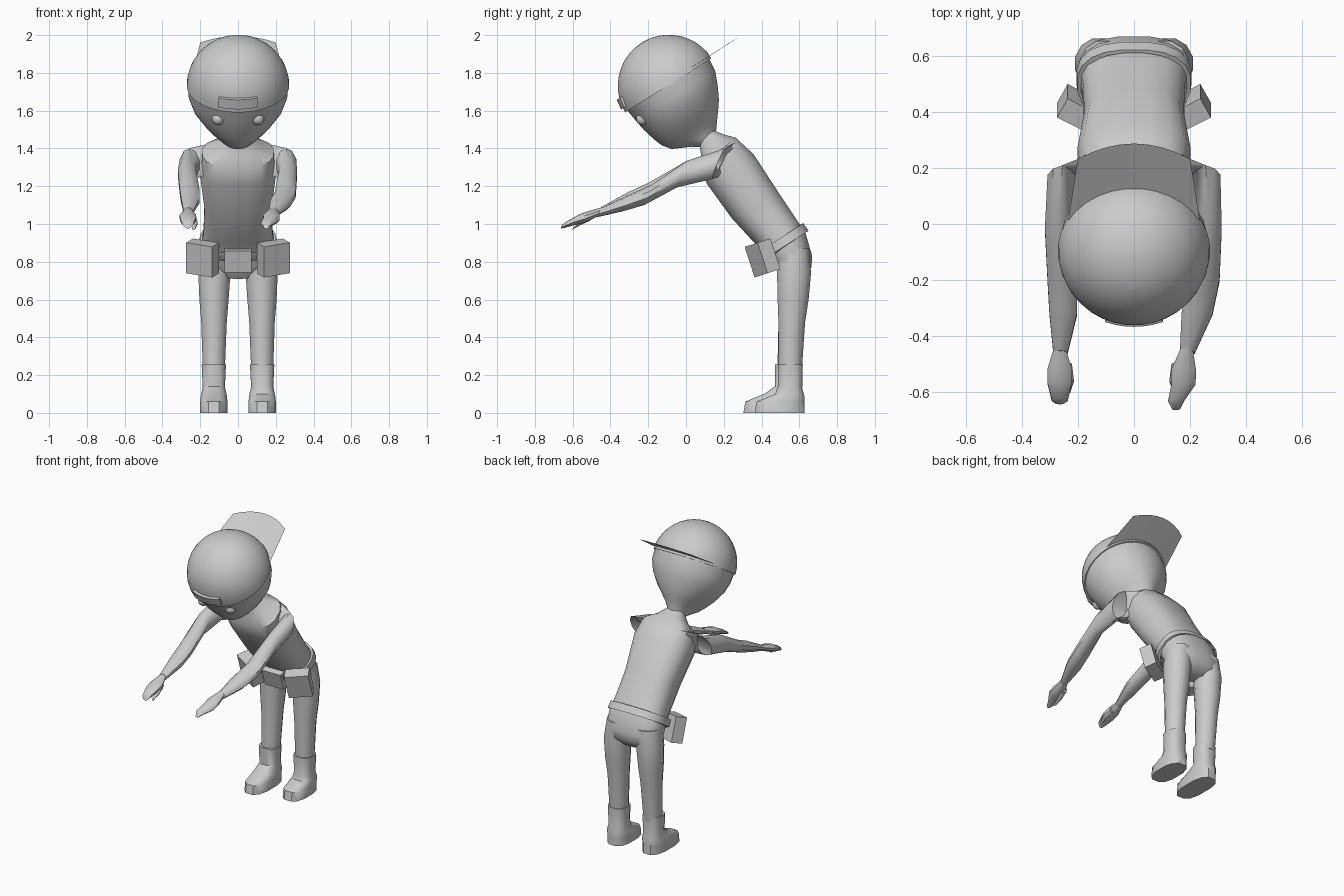
import bpy, bmesh, math
from mathutils import Vector, Matrix

if "Cube" in bpy.data.objects:
    bpy.data.objects.remove(bpy.data.objects["Cube"])


def finish(name, bm, angle=40):
    bmesh.ops.recalc_face_normals(bm, faces=bm.faces)
    me = bpy.data.meshes.new(name)
    bm.to_mesh(me)
    bm.free()
    ob = bpy.data.objects.new(name, me)
    bpy.context.collection.objects.link(ob)
    bpy.ops.object.select_all(action='DESELECT')
    ob.select_set(True)
    bpy.context.view_layer.objects.active = ob
    bpy.ops.object.shade_smooth_by_angle(angle=math.radians(angle))
    return ob


def loft(name, rings, n=12, power=2.0, caps=True, angle=40):
    """Skin rings given as (centre, half-axis a, half-axis b)."""
    bm = bmesh.new()
    loops = []
    for c, a, b in rings:
        loop = []
        for i in range(n):
            t = 2 * math.pi * (i + 0.5) / n
            ct, st = math.cos(t), math.sin(t)
            s = math.copysign(abs(ct) ** (2 / power), ct)
            q = math.copysign(abs(st) ** (2 / power), st)
            loop.append(bm.verts.new(Vector(c) + s * Vector(a) + q * Vector(b)))
        loops.append(loop)
    for l0, l1 in zip(loops, loops[1:]):
        for i in range(n):
            j = (i + 1) % n
            bm.faces.new((l0[i], l0[j], l1[j], l1[i]))
    if caps:
        bm.faces.new(loops[0])
        bm.faces.new(loops[-1])
    return finish(name, bm, angle)


def section(front, back, w, x=0.0):
    """Ring spanning a front and a back (y, z) point, half width w."""
    f, b = Vector((x, *front)), Vector((x, *back))
    return (f + b) / 2, Vector((w, 0, 0)), (b - f) / 2


# Head frame, tilted forward: x sideways, f toward the face, u toward the crown
HEAD = Vector((0, -0.09, 1.73))
UP, FWD = Vector((0, -0.53, 0.848)), Vector((0, -0.848, -0.53))


def head_pt(x, f, u):
    return HEAD + Vector((x, 0, 0)) + FWD * f + UP * u


def head_ring(u, front, back, w):
    return head_pt(0, (front + back) / 2, u), Vector((w, 0, 0)), FWD * (front - back) / 2


# Head and cap
loft("head", [head_ring(*r) for r in [
    (-0.37, 0.02, -0.07, 0.05), (-0.335, 0.07, -0.085, 0.06), (-0.29, 0.165, -0.12, 0.095),
    (-0.245, 0.2, -0.155, 0.14), (-0.2, 0.217, -0.188, 0.185), (-0.127, 0.237, -0.225, 0.238),
    (-0.06, 0.248, -0.252, 0.262), (0.03, 0.26, -0.26, 0.266)]], n=28)
R = 0.272
dome = [(0.005, 0.25, -0.255, 0.262), (0.005, R, -0.268, R)]
for k in range(1, 11):
    t = math.radians(k * 8.9)
    r = R * math.cos(t)
    dome.append((R * math.sin(t), r, -r, r))
loft("cap_dome", [head_ring(*r) for r in dome], n=32)

# Cap brim, pointing backward as a thin sheet
bm = bmesh.new()
rows = []
for k in range(9):
    s = -1 + k / 4
    inner = head_pt(0.235 * s, -0.135 - 0.12 * (1 - s * s), 0.02)
    outer = head_pt(0.2 * s, -0.395 - 0.065 * (1 - s * s), 0.025)
    rows.append((bm.verts.new(inner), bm.verts.new(outer)))
for p, q in zip(rows, rows[1:]):
    bm.faces.new((p[0], q[0], q[1], p[1]))
finish("cap_brim", bm)

# Raised strap patch above the forehead
bm = bmesh.new()
grid = []
for k in range(9):
    a = math.radians(-22 + 5.5 * k)
    col = []
    for rr, u in ((0.255, 0.03), (0.28, 0.03), (0.273, 0.085), (0.245, 0.085)):
        col.append(bm.verts.new(head_pt(rr * math.sin(a), rr * math.cos(a), u)))
    grid.append(col)
for p, q in zip(grid, grid[1:]):
    for i in range(4):
        j = (i + 1) % 4
        bm.faces.new((p[i], q[i], q[j], p[j]))
bm.faces.new(grid[0])
bm.faces.new(grid[-1])
finish("cap_strap", bm)

# Eyes
for side in (-1, 1):
    bm = bmesh.new()
    bmesh.ops.create_uvsphere(bm, u_segments=16, v_segments=10, radius=0.034,
                              matrix=Matrix.Translation((side * 0.105, -0.23, 1.557)))
    finish("eye", bm)

# Torso leaning forward, from crotch to neck
loft("torso", [section(*r) for r in [
    ((0.52, 0.71), (0.62, 0.72), 0.08), ((0.475, 0.76), (0.665, 0.77), 0.185),
    ((0.455, 0.8), (0.67, 0.83), 0.2), ((0.41, 0.86), (0.635, 0.95), 0.195),
    ((0.36, 0.9), (0.59, 1.02), 0.185), ((0.24, 1.03), (0.49, 1.17), 0.18),
    ((0.11, 1.21), (0.36, 1.37), 0.205), ((0.07, 1.3), (0.265, 1.458), 0.19),
    ((0.08, 1.36), (0.2, 1.475), 0.11), ((0.07, 1.42), (0.14, 1.5), 0.06)]],
    n=16, power=2.6)

# Legs and boots; the left one stands slightly further forward
for side, toe, heel in ((-1, 0.3, 0.615), (1, 0.36, 0.63)):
    d = (heel - 0.63)
    x = side * 0.128
    loft("leg", [((side * cx, cy, z), (rx, 0, 0), (0, ry, 0)) for cx, cy, z, rx, ry in [
        (0.11, 0.565, 0.87, 0.085, 0.09), (0.125, 0.572, 0.74, 0.088, 0.093),
        (0.127, 0.567, 0.6, 0.08, 0.085), (0.127, 0.56, 0.48, 0.07, 0.073),
        (0.128, 0.552 + d / 2, 0.22, 0.06, 0.063)]])
    loft("boot", [section((f, zf), (b, zb), w, x) for f, zf, b, zb, w in [
        (0.485 + d, 0.255, 0.62 + d, 0.255, 0.066), (0.485 + d, 0.14, 0.617 + d, 0.13, 0.06),
        (toe + 0.11, 0.1, heel - 0.002, 0.09, 0.07), (toe + 0.01, 0.06, heel, 0.06, 0.074),
        (toe, 0.0, heel + 0.002, 0.0, 0.074)]], power=2.7)

# Arms reaching forward: (x, y, z, half width, half height) along each arm
ARMS = {
    -1: [(0.27, -0.02, 1.265, 0.05, 0.075), (0.255, -0.22, 1.165, 0.055, 0.055),
         (0.252, -0.32, 1.125, 0.052, 0.048), (0.262, -0.46, 1.065, 0.027, 0.025)],
    1: [(0.265, -0.02, 1.265, 0.05, 0.075), (0.25, -0.2, 1.155, 0.058, 0.058),
        (0.225, -0.32, 1.11, 0.058, 0.046), (0.19, -0.46, 1.06, 0.028, 0.025)]}
HANDS = {-1: (0.265, 0.265), 1: (0.177, 0.15)}
for side, mid in ARMS.items():
    hx, tx = HANDS[side]
    rings = [((side * 0.13, 0.23, 1.345), (side * 0.02, -0.06, 0), (0, 0.03, 0.085)),
             ((side * 0.255, 0.175, 1.32), (side * 0.056, -0.01, 0), (0, 0.035, 0.082))]
    rings += [((side * x, y, z), (side * w, 0, 0), (0, 0.35 * h, 0.94 * h)) for x, y, z, w, h in mid]
    loft("arm", rings, n=10)
    loft("hand", [((side * x, y, z), (side * w, 0, 0), (0, 0.3 * h, h)) for x, y, z, w, h in [
        (hx + (0.01 if side > 0 else 0), -0.45, 1.067, 0.024, 0.022), (hx, -0.52, 1.04, 0.046, 0.03),
        (hx, -0.57, 1.025, 0.045, 0.028), (tx, -0.63, 1.0, 0.03, 0.018),
        (tx, -0.66 if side > 0 else -0.64, 0.985, 0.015, 0.01)]], n=10)
    loft("thumb", [((side * (hx - 0.025), -0.5, 1.035), (0.02, 0, 0), (0, 0.006, 0.018)),
                   ((side * (hx - 0.037), -0.56, 1.005), (0.015, 0, 0), (0, 0.006, 0.015)),
                   ((side * (hx - 0.03), -0.6, 0.975), (0.008, 0, 0), (0, 0.005, 0.008))], n=8)

# Tilted belt band around the hips
loft("belt", [section((0.41, 0.8), (0.645, 0.965), 0.19), section((0.4, 0.805), (0.65, 0.965), 0.207),
              section((0.375, 0.845), (0.622, 1.005), 0.203), section((0.385, 0.845), (0.61, 1.0), 0.18)],
     n=20, power=2.5, caps=False)


def box(name, centre, size, pitch, yaw):
    bm = bmesh.new()
    m = (Matrix.Translation(centre) @ Matrix.Rotation(math.radians(pitch), 4, 'X')
         @ Matrix.Rotation(math.radians(yaw), 4, 'Z') @ Matrix.Diagonal((*size, 1)))
    bmesh.ops.create_cube(bm, size=1, matrix=m)
    return finish(name, bm, 20)


# Belt pouches
for side in (-1, 1):
    box("side_pouch", (side * 0.187, 0.405, 0.82), (0.155, 0.08, 0.17), 18, side * 28)
box("front_pouch", (0, 0.415, 0.81), (0.145, 0.07, 0.12), 18, 0)
